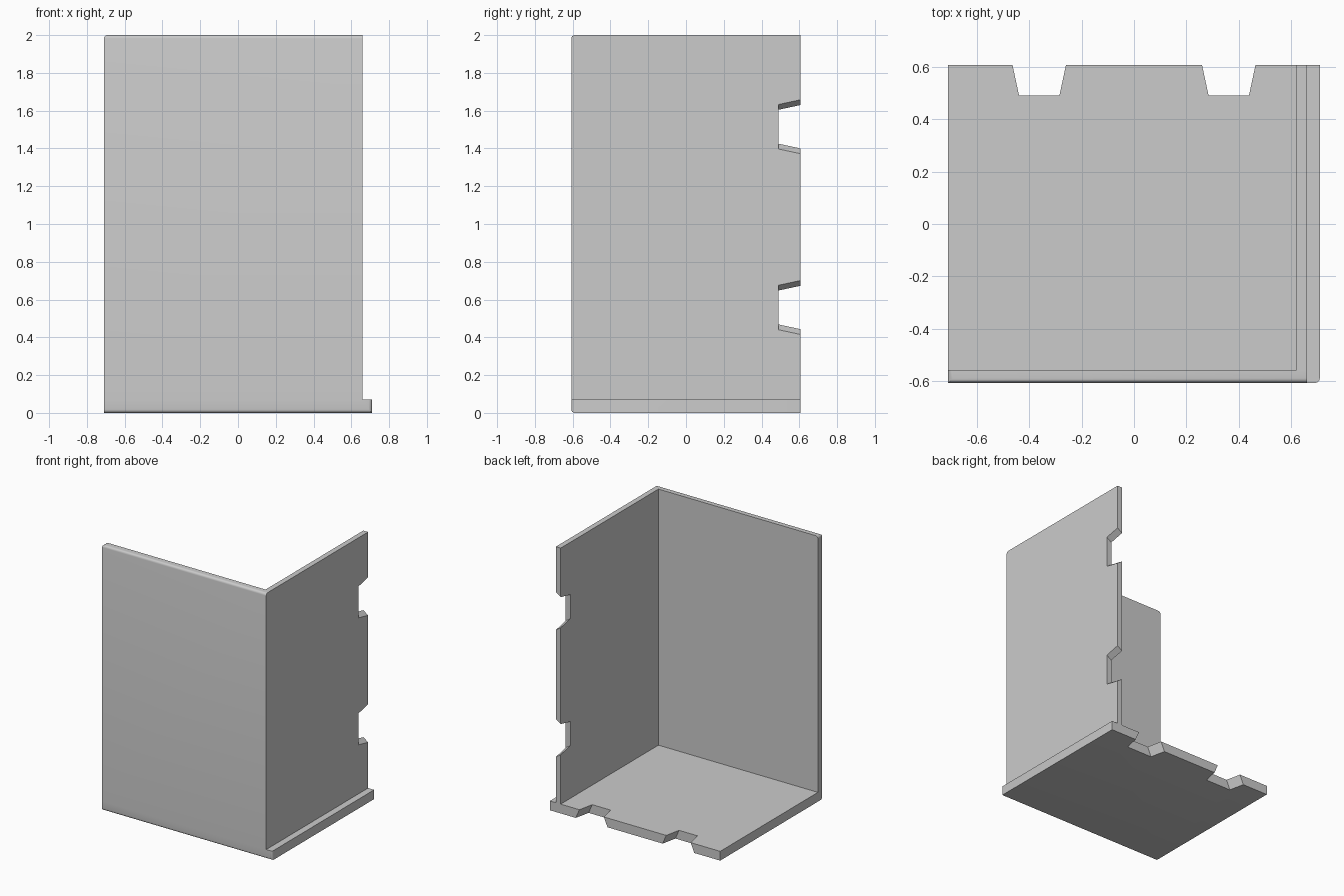
import bpy, bmesh

if "Cube" in bpy.data.objects:
    bpy.data.objects.remove(bpy.data.objects["Cube"])

grey = bpy.data.materials.new("plain grey")
grey.diffuse_color = (0.6, 0.6, 0.6, 1)
grey.use_nodes = True
grey.node_tree.nodes["Principled BSDF"].inputs["Base Color"].default_value = grey.diffuse_color


def loft(name, ring_a, ring_b, rounds=()):
    """Solid between two matching outlines; rounds = (edge test, radius)."""
    bm = bmesh.new()
    a = [bm.verts.new(p) for p in ring_a]
    b = [bm.verts.new(p) for p in ring_b]
    n = len(a)
    bm.faces.new(a)
    bm.faces.new(b[::-1])
    for i in range(n):
        j = (i + 1) % n
        bm.faces.new((a[j], a[i], b[i], b[j]))
    bmesh.ops.recalc_face_normals(bm, faces=bm.faces)
    edges = [e for e in bm.edges
             if any(all(t(v.co) for v in e.verts) for t in rounds)]
    if edges:
        bmesh.ops.bevel(bm, geom=edges, offset=0.018, segments=4,
                        profile=0.5, affect='EDGES')
    mesh = bpy.data.meshes.new(name)
    bm.to_mesh(mesh)
    bm.free()
    mesh.materials.append(grey)
    obj = bpy.data.objects.new(name, mesh)
    bpy.context.collection.objects.link(obj)
    return obj


def notched(lo, hi, front, back, centres, mouth, root, depth):
    """Rectangle outline with tapered notches along its back edge."""
    pts = [(hi, back), (hi, front), (lo, front), (lo, back)]
    for c in centres:
        pts += [(c - mouth, back), (c - root, back - depth),
                (c + root, back - depth), (c + mouth, back)]
    return pts


X, Y, T = 0.71, 0.607, 0.07
WALL_X, SIDE_IN, FRONT_IN = 0.66, 0.62, -0.557

# Floor plate: notches flare towards the underside
low = notched(-X, X, -Y, Y, (-0.362, 0.362), 0.132, 0.107, 0.117)
top = notched(-X, X, -Y, Y, (-0.362, 0.362), 0.102, 0.077, 0.117)
floor = loft("floor_plate", [(x, y, 0) for x, y in low],
             [(x, y, T) for x, y in top],
             (lambda v: v.y < -0.6 and v.z < 0.01,
              lambda v: v.y < -0.6 and v.x > 0.7))

# Front wall: rounded top front edge and top left corner
rect = [(-X, T), (WALL_X, T), (WALL_X, 2), (-X, 2)]
front = loft("front_wall", [(x, -Y, z) for x, z in rect],
             [(x, FRONT_IN, z) for x, z in rect],
             (lambda v: v.y < -0.6 and v.z > 1.99,
              lambda v: v.x < -0.7 and v.z > 1.99))

# Side wall: notches flare towards the outside
inner = notched(T, 2, FRONT_IN, Y, (0.558, 1.515), 0.115, 0.09, 0.117)
outer = notched(T, 2, FRONT_IN, Y, (0.558, 1.515), 0.143, 0.118, 0.117)
side = loft("side_wall", [(SIDE_IN, y, z) for z, y in inner],
            [(WALL_X, y, z) for z, y in outer])

# Merge the three plates into one corner bracket
for wall in (front, side):
    mod = floor.modifiers.new("join", 'BOOLEAN')
    mod.operation = 'UNION'
    mod.solver = 'EXACT'
    mod.object = wall
    bpy.context.view_layer.objects.active = floor
    bpy.ops.object.modifier_apply(modifier=mod.name)
    bpy.data.objects.remove(wall)
floor.name = "corner_bracket"
bpy.ops.object.select_all(action='DESELECT')
floor.select_set(True)
bpy.ops.object.shade_smooth_by_angle()
